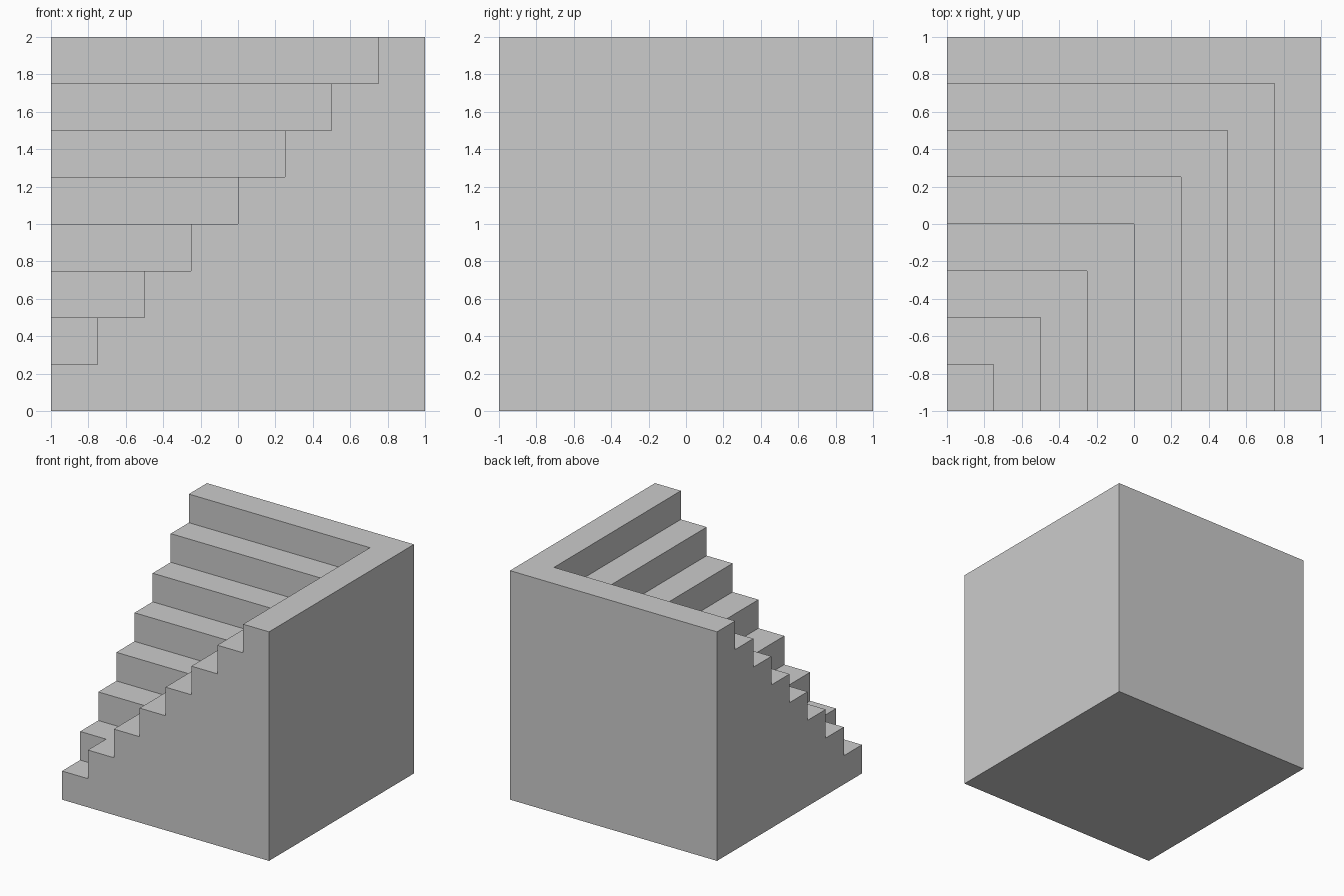
import bpy
import bmesh

if "Cube" in bpy.data.objects:
    bpy.data.objects.remove(bpy.data.objects["Cube"], do_unlink=True)

STEPS = 8
RISE = 2 / STEPS

# Plain grey material
grey = bpy.data.materials.new("plain_grey")
grey.use_nodes = True
colour = (0.6, 0.6, 0.6, 1)
grey.diffuse_color = colour
bsdf = next(n for n in grey.node_tree.nodes if n.type == "BSDF_PRINCIPLED")
bsdf.inputs["Base Color"].default_value = colour

bm = bmesh.new()


def face(points):
    bm.faces.new([bm.verts.new(p) for p in points])


def both_wings(points):
    """Add a face and its mirror across the corner diagonal."""
    face(points)
    face([(y, x, z) for x, y, z in points])


# Lowest tread: a square in the corner
low = RISE - 1
face([(-1, -1, RISE), (low, -1, RISE), (low, low, RISE), (-1, low, RISE)])

# L-shaped treads and the risers of both wings
profile = [(-1, -1, 0), (-1, -1, RISE)]
for k in range(1, STEPS):
    a, b = k * RISE - 1, (k + 1) * RISE - 1
    z, top = k * RISE, (k + 1) * RISE
    face([(a, -1, top), (b, -1, top), (b, b, top),
          (-1, b, top), (-1, a, top), (a, a, top)])
    both_wings([(a, -1, z), (a, a, z), (a, a, top), (a, -1, top)])
    profile += [(a, -1, z), (a, -1, top)]

# Stepped sides, plain outer walls and base
both_wings(profile + [(1, -1, 2), (1, -1, 0)])
both_wings([(1, -1, 0), (1, 1, 0), (1, 1, 2), (1, -1, 2)])
face([(-1, -1, 0), (-1, 1, 0), (1, 1, 0), (1, -1, 0)])

bmesh.ops.remove_doubles(bm, verts=bm.verts[:], dist=0.0001)
bmesh.ops.recalc_face_normals(bm, faces=bm.faces[:])

mesh = bpy.data.meshes.new("corner_stairs")
bm.to_mesh(mesh)
bm.free()
mesh.materials.append(grey)
stairs = bpy.data.objects.new("corner_stairs", mesh)
bpy.context.scene.collection.objects.link(stairs)
